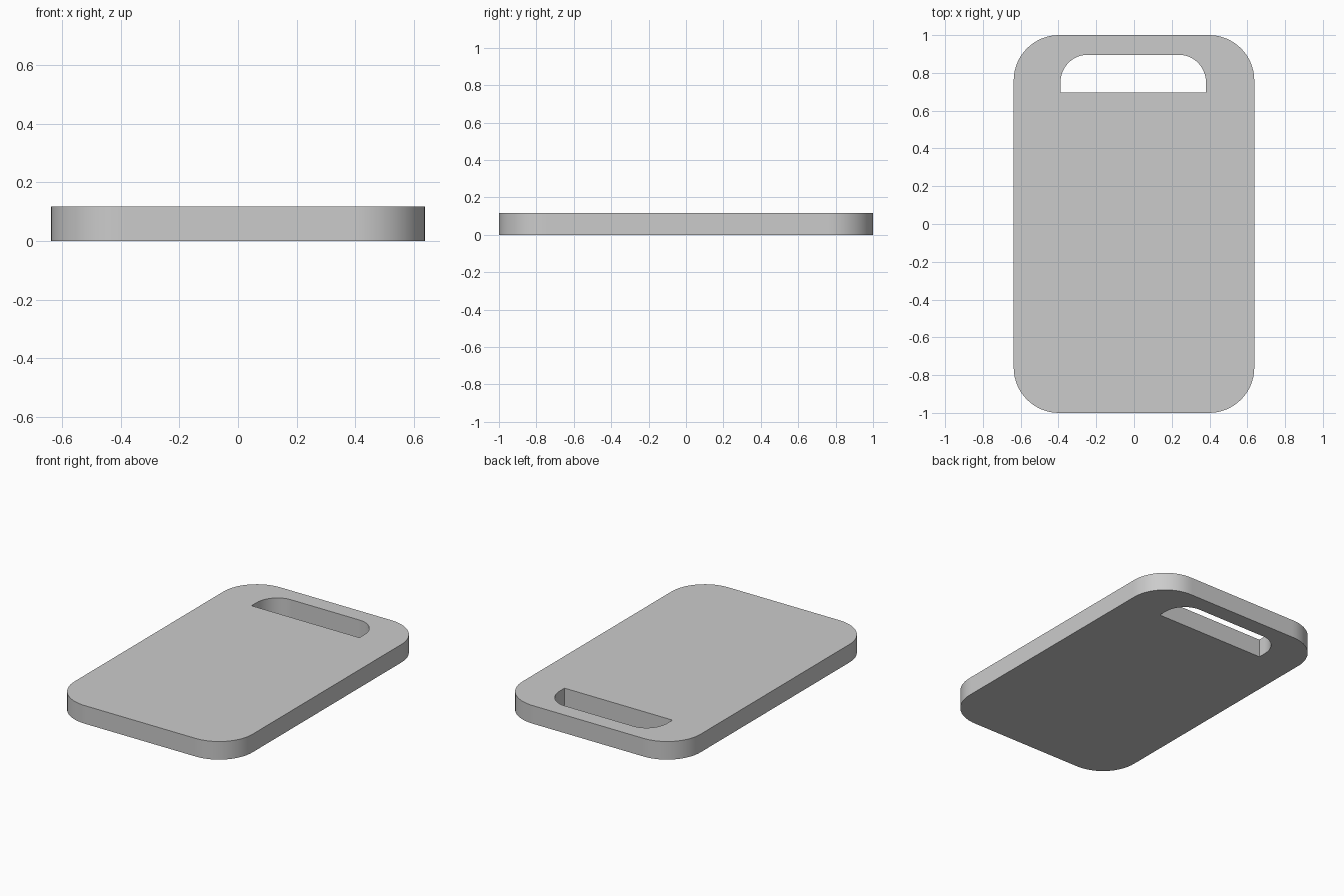
import bpy, bmesh

if "Cube" in bpy.data.objects:
    bpy.data.objects.remove(bpy.data.objects["Cube"])

W, L, H = 0.637, 1.0, 0.117   # half width, half length, thickness
R = 0.24                      # corner size
K = 0.5523                    # bezier handle ratio for a round arc


def add_loop(curve, points):
    """Closed bezier loop from (position, left handle, right handle)."""
    sp = curve.splines.new('BEZIER')
    sp.bezier_points.add(len(points) - 1)
    sp.use_cyclic_u = True
    for bp, (co, left, right) in zip(sp.bezier_points, points):
        bp.handle_left_type = bp.handle_right_type = 'FREE'
        bp.co, bp.handle_left, bp.handle_right = [(*p, 0) for p in (co, left, right)]


def rounded(corners):
    """Corners (x, y, rx, ry, entry direction) -> bezier points; zero radius is sharp."""
    pts = []
    for (x, y), a, b in corners:
        if a == b:
            pts.append((a, a, a))
            continue
        ha = [a[i] + K * ((x, y)[i] - a[i]) for i in (0, 1)]
        hb = [b[i] + K * ((x, y)[i] - b[i]) for i in (0, 1)]
        pts += [(a, a, ha), (b, hb, b)]
    return pts


curve = bpy.data.curves.new("board", 'CURVE')
curve.dimensions = '2D'
curve.fill_mode = 'BOTH'
curve.extrude = H / 2
curve.resolution_u = 16

# Outer outline with four round corners, counter-clockwise
add_loop(curve, rounded([
    ((W, -L), (W - R, -L), (W, -L + R)),
    ((W, L), (W, L - R), (W - R, L)),
    ((-W, L), (-W + R, L), (-W, L - R)),
    ((-W, -L), (-W, -L + R), (-W + R, -L)),
]))

# Handle slot: straight lower edge, round upper corners
x0, x1, y0, y1 = -0.39, 0.382, 0.695, 0.895
ry, rx = 0.15, 0.14
add_loop(curve, rounded([
    ((x1, y0), (x1, y0), (x1, y0)),
    ((x1, y1), (x1, y1 - ry), (x1 - rx, y1)),
    ((x0, y1), (x0 + rx, y1), (x0, y1 - ry)),
    ((x0, y0), (x0, y0), (x0, y0)),
]))

board = bpy.data.objects.new("cutting_board", curve)
bpy.context.collection.objects.link(board)
board.location.z = H / 2

# Convert to a welded mesh with smooth rims and sharp edges
bpy.context.view_layer.objects.active = board
board.select_set(True)
bpy.ops.object.convert(target='MESH')
board = bpy.context.object
bm = bmesh.new()
bm.from_mesh(board.data)
bmesh.ops.remove_doubles(bm, verts=bm.verts, dist=1e-5)
bmesh.ops.recalc_face_normals(bm, faces=bm.faces)
bm.to_mesh(board.data)
bm.free()
bpy.ops.object.shade_smooth_by_angle()
